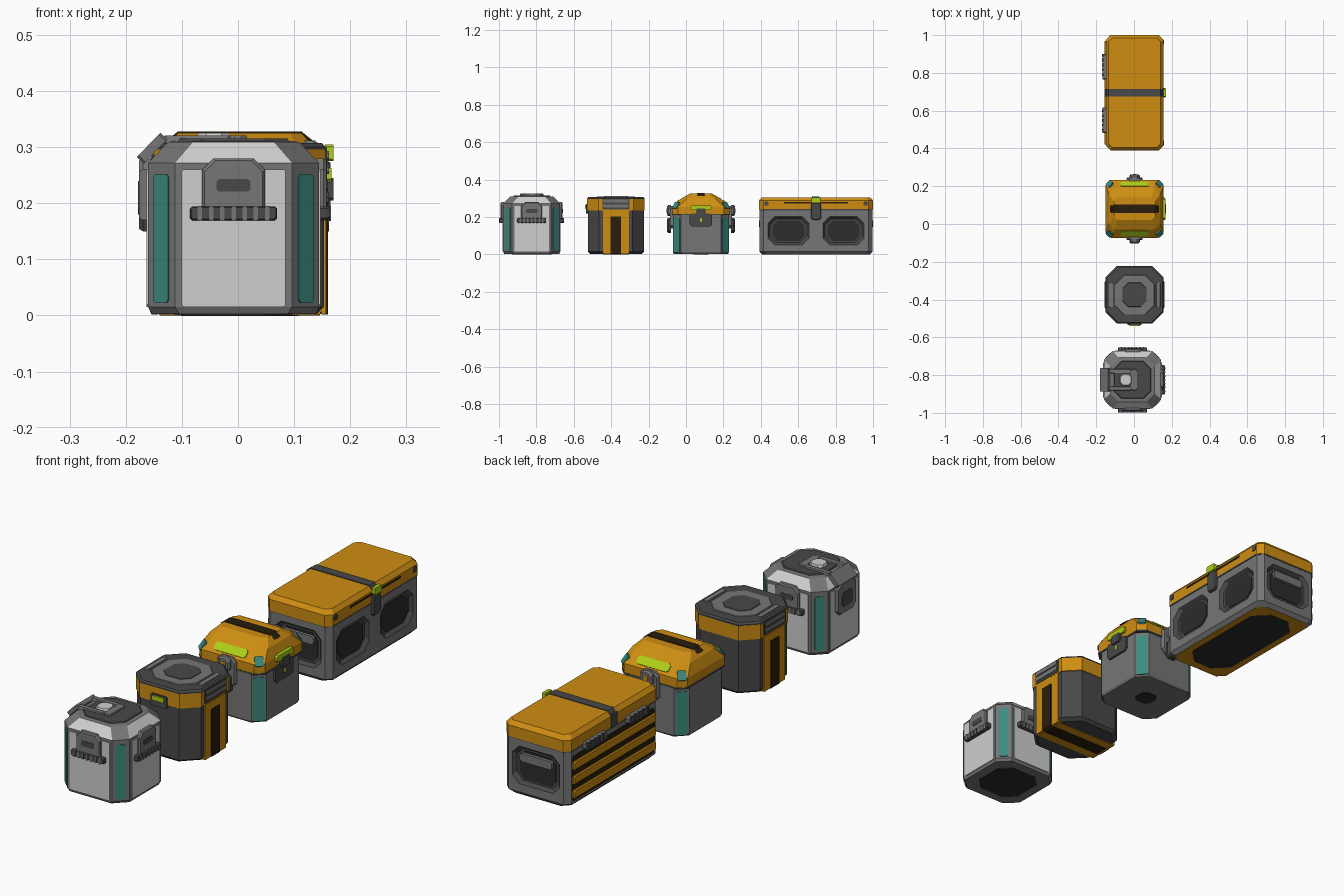
import bpy, bmesh, math
from mathutils import Matrix, Vector

if "Cube" in bpy.data.objects:
    bpy.data.objects.remove(bpy.data.objects["Cube"])

COLORS = {
    "orange": (0.62, 0.27, 0.006), "light_grey": (0.62, 0.62, 0.62),
    "mid_grey": (0.18, 0.18, 0.18), "dark_grey": (0.065, 0.065, 0.065),
    "near_black": (0.025, 0.025, 0.025), "brown_black": (0.022, 0.012, 0.004),
    "lime": (0.42, 0.62, 0.008), "teal": (0.045, 0.26, 0.21),
}
MATS = {}
for key, rgb in COLORS.items():
    MATS[key] = bpy.data.materials.new(key)
    MATS[key].diffuse_color = (*rgb, 1)


def loft(name, rings, mats, matrix=Matrix(), paint=None):
    """Chamfered rectangles (half x, half y, chamfer, z) joined into a solid."""
    bm = bmesh.new()
    loops = []
    for hx, hy, c, z in rings:
        c = max(c, 0.0005)
        quarter = [(hx, hy - c), (hx - c, hy)]
        pts = quarter + [(-x, y) for x, y in quarter[::-1]]
        pts += [(-x, -y) for x, y in pts]
        loops.append([bm.verts.new((x, y, z)) for x, y in pts])
    bm.faces.new(loops[0][::-1])
    bm.faces.new(loops[-1])
    for a, b in zip(loops, loops[1:]):
        for i in range(8):
            j = (i + 1) % 8
            bm.faces.new((a[i], a[j], b[j], b[i]))
    bmesh.ops.recalc_face_normals(bm, faces=bm.faces)
    if paint:
        for f in bm.faces:
            f.material_index = paint(f.normal, f.calc_center_median())
    me = bpy.data.meshes.new(name)
    bm.to_mesh(me)
    bm.free()
    for m in mats.split():
        me.materials.append(MATS[m])
    ob = bpy.data.objects.new(name, me)
    ob.matrix_world = matrix
    bpy.context.collection.objects.link(ob)
    return ob


def at(c, z=0.0):
    return Matrix.Translation((c[0], c[1], z))


def side(c, deg, dist, u, z, tilt=0):
    """Frame on a crate wall: local z points outward, local y up the wall."""
    a = math.radians(deg)
    n, x = Vector((math.cos(a), math.sin(a), 0)), Vector((-math.sin(a), math.cos(a), 0))
    rot = Matrix((x, Vector((0, 0, 1)), n)).transposed().to_4x4()
    loc = Vector((c[0], c[1], z)) + n * dist + x * u
    return Matrix.Translation(loc) @ rot @ Matrix.Rotation(-math.radians(tilt), 4, 'X')


def plate(name, c, deg, dist, u, z, w, h, t, mat, ch=0.004, tilt=0, taper=0.0):
    rings = [(w / 2, h / 2, ch, -0.004), (w / 2, h / 2, ch, t * 0.6),
             (w / 2 - taper, h / 2 - taper, ch, t)]
    return loft(name, rings, mat, side(c, deg, dist, u, z, tilt))


def recess(target, c, deg, dist, u, z, w, h, depth, ch):
    """Cut a pocket with a dark floor into a wall."""
    cut = loft("pocket_cutter", [(w / 2 - .012, h / 2 - .012, ch, -depth), (w / 2, h / 2, ch, 0.001),
               (w / 2, h / 2, ch, 0.02)], "dark_grey", side(c, deg, dist, u, z))
    cut.hide_render = True
    cut.hide_set(True)
    mod = target.modifiers.new("pocket", 'BOOLEAN')
    mod.object, mod.operation, mod.solver = cut, 'DIFFERENCE', 'EXACT'
    mod.material_mode = 'TRANSFER'
    plate("pocket_floor", c, deg, dist - depth, u, z, w - .05, h - .04, .003, "near_black", ch * .8)


# ---- pale octagonal canister ----
A = (-0.008, -0.825)
loft("canister_body", [(.147, .147, .05, .003), (.152, .152, .048, .015), (.152, .152, .048, .272)],
     "mid_grey", at(A))
loft("canister_lid", [(.152, .152, .048, .272), (.117, .117, .045, .309), (.105, .105, .045, .311)],
     "mid_grey light_grey", at(A),
     lambda n, p: int(.2 < n.z < .95 and min(abs(n.x), abs(n.y)) < .05))
loft("canister_lid_disc", [(.1, .1, .04, .309), (.096, .096, .04, .315)], "dark_grey", at(A))
loft("canister_cap", [(.033, .033, .015, .31), (.028, .028, .015, .325)], "light_grey", at((A[0] - .035, A[1])))
loft("canister_foot", [(.105, .105, .045, 0), (.105, .105, .045, .006)], "near_black", at(A))
for d in range(0, 360, 90):
    plate("canister_panel", A, d, .152, 0, .138, .186, .245, .003, "light_grey")
    plate("canister_corner_stripe", A, d + 45, .181, 0, .137, .038, .23, .003, "teal", .006)
    if d != 180:
        plate("canister_latch", A, d, .152, 0, .225, .112, .11, .014, "mid_grey", .02, 0, .004)
        plate("canister_latch_window", A, d, .166, 0, .232, .06, .022, .002, "dark_grey")
        plate("canister_latch_bar", A, d, .152, 0, .182, .155, .025, .02, "dark_grey", .004, 0, .002)
        for i in range(-3, 4):
            plate("canister_latch_rib", A, d, .170, i * .02, .182, .008, .027, .004, "mid_grey", .001)
# lever folded over the lid, down the left wall
plate("lever_leg", A, 180, .152, 0, .215, .125, .13, .016, "mid_grey", .02, 0, .004)
plate("lever_window", A, 180, .168, 0, .21, .07, .06, .002, "dark_grey", .01)
plate("lever_shoulder", A, 180, .142, 0, .295, .125, .06, .013, "mid_grey", .004, 44)
for s in (-1, 1):
    loft("lever_arm", [(.062, .012, .004, .308), (.058, .009, .004, .321)], "mid_grey",
         at((A[0] - .065, A[1] + s * .046)))
loft("lever_grip", [(.018, .058, .01, .308), (.015, .055, .01, .321)], "mid_grey", at((A[0] + .008, A[1])))

# ---- dark crate with an orange collar ----
B = (0.003, -0.375)
loft("collar_crate_body", [(.138, .138, .06, .003), (.15, .15, .06, .015), (.15, .15, .06, .236)],
     "dark_grey", at(B))
loft("collar", [(.153, .153, .06, .235), (.153, .153, .06, .296)], "orange", at(B))
top = loft("collar_crate_top", [(.153, .153, .06, .294), (.153, .153, .06, .3), (.147, .147, .06, .307)],
           "dark_grey", at(B))
for r, z, m in ((.107, .309, "mid_grey"), (.067, .311, "dark_grey")):
    loft("top_step", [(r, r, r * .45, .304), (r - .004, r - .004, r * .45, z)], m, at(B))
for d in (0, 180):
    plate("side_band", B, d, .15, 0, .118, .14, .232, .004, "orange", .001)
    plate("side_band_core", B, d, .154, 0, .102, .056, .2, .003, "brown_black", .001)
    plate("grip_pocket", B, d, .153, 0, .27, .145, .058, .003, "dark_grey")
    for z in (.26, .285):
        plate("grip_bar", B, d, .153, 0, z, .135, .016, .006, "mid_grey")
    loft("grip_rail", [(.012, .066, .004, .303), (.01, .064, .004, .312)], "mid_grey",
         at((B[0] + (.125 if d == 0 else -.125), B[1])))
loft("bottom_band", [(.142, .07, 0, .001), (.15, .07, 0, .014)], "orange", at(B))
loft("bottom_band_core", [(.142, .03, 0, 0), (.15, .03, 0, .012)], "brown_black", at(B))
plate("collar_latch", B, 270, .152, 0, .245, .075, .05, .008, "dark_grey")
plate("collar_latch_tab", B, 270, .158, 0, .255, .056, .02, .008, "lime")

# ---- grey crate with a faceted orange lid ----
C = (0.003, 0.08)
loft("facet_crate_body", [(.145, .145, .042, .003), (.15, .15, .042, .012), (.15, .15, .042, .218)],
     "mid_grey", at(C))
loft("facet_lid", [(.153, .153, .03, .216), (.153, .153, .03, .255),
                   (.135, .108, .03, .298), (.11, .06, .02, .325)], "orange", at(C))
loft("lid_seam", [(.154, .154, .03, .21), (.154, .154, .03, .217)], "dark_grey", at(C))
loft("lid_stripe", [(.13, .022, .008, .312), (.11, .022, .008, .328)], "brown_black", at(C))
loft("bottom_disc", [(.04, .04, .018, 0), (.04, .04, .018, .006)], "near_black", at(C))
for d in range(0, 360, 90):
    plate("corner_stripe", C, d + 45, .182, 0, .102, .045, .185, .003, "teal", .004)
    plate("lid_corner_mark", C, d + 45, .185, 0, .262, .034, .04, .006, "teal", .004, 35)
for d in (90, 270):
    plate("lid_lime_stripe", C, d, .131, 0, .277, .15, .036, .003, "lime", .008, 46)
    plate("clip_base", C, d, .15, 0, .2, .085, .12, .016, "mid_grey", .015, 0, .004)
    plate("clip_arm", C, d, .164, 0, .155, .056, .08, .018, "dark_grey", .012, 0, .006)
    plate("clip_hook", C, d, .164, 0, .235, .05, .06, .018, "mid_grey", .012, 0, .006)
    plate("clip_eye", C, d, .182, 0, .235, .018, .024, .002, "orange", .004)
plate("front_latch", C, 0, .15, 0, .185, .12, .07, .009, "dark_grey", .01)
plate("front_latch_tab", C, 0, .153, 0, .25, .11, .026, .011, "lime", .006)
plate("front_latch_hook", C, 0, .153, 0, .225, .05, .04, .014, "dark_grey", .004)
plate("front_latch_light", C, 0, .159, 0, .185, .012, .02, .002, "lime")

# ---- long grey chest with an orange lid ----
D = (0.003, 0.695)
body = loft("chest_body", [(.135, .288, .03, 0), (.15, .302, .022, .016), (.15, .302, .022, .24)],
            "mid_grey orange dark_grey", at(D), lambda n, p: int(n.z < -.9))
loft("chest_lid", [(.152, .305, .024, .24), (.152, .305, .024, .288), (.137, .29, .02, .306)],
     "orange", at(D))
loft("chest_lid_seam", [(.1525, .303, .024, .236), (.1525, .303, .024, .242)], "dark_grey", at(D))
loft("chest_bottom_panel", [(.105, .25, .06, 0), (.105, .25, .06, .004)], "near_black",
     at(D, -.0005 + .0005 - .001 + .001) @ Matrix.Translation((0, 0, -.001)))
for u in (-.147, .147):
    recess(body, D, 0, .15, u, .127, .22, .152, .014, .035)
    # hinges on the back wall
    plate("hinge", D, 180, .15, u + .01 * (u < 0), .235, .135, .03, .02, "mid_grey", .006)
    for i in range(-2, 3):
        plate("hinge_knuckle", D, 180, .168, u + i * .026, .235, .014, .034, .005, "dark_grey", .002)
for d in (90, 270):
    recess(body, D, d, .302, 0, .13, .22, .16, .014, .03)
    plate("end_handle", D, d, .29, 0, .165, .15, .035, .014, "mid_grey", .008)
plate("back_panel", D, 180, .15, 0, .12, .55, .19, .002, "brown_black", .01)
for z in (.055, .115, .175):
    plate("back_slat", D, 180, .151, 0, z, .55, .036, .009, "orange", .004, 0, .004)
# strap over the lid with a latch
loft("strap_top", [(.15, .02, 0, .29), (.138, .02, 0, .309)], "dark_grey", at(D))
for d in (0, 180):
    plate("strap_side", D, d, .152, 0, .268, .04, .056, .004, "dark_grey", .001)
plate("chest_latch", D, 0, .15, 0, .23, .052, .09, .012, "dark_grey", .008, 0, .003)
plate("chest_latch_tab", D, 0, .156, 0, .29, .046, .03, .011, "lime", .004)
plate("lid_groove", D, 0, .152, 0, .277, .34, .008, .002, "brown_black", .001)
for u in (-.265, .265):
    plate("lid_marker", D, 0, .152, u, .272, .022, .022, .003, "dark_grey")

for m in bpy.data.materials:
    if m.users and not m.is_grease_pencil:
        m.use_nodes = True
        m.node_tree.nodes["Principled BSDF"].inputs["Base Color"].default_value = m.diffuse_color
